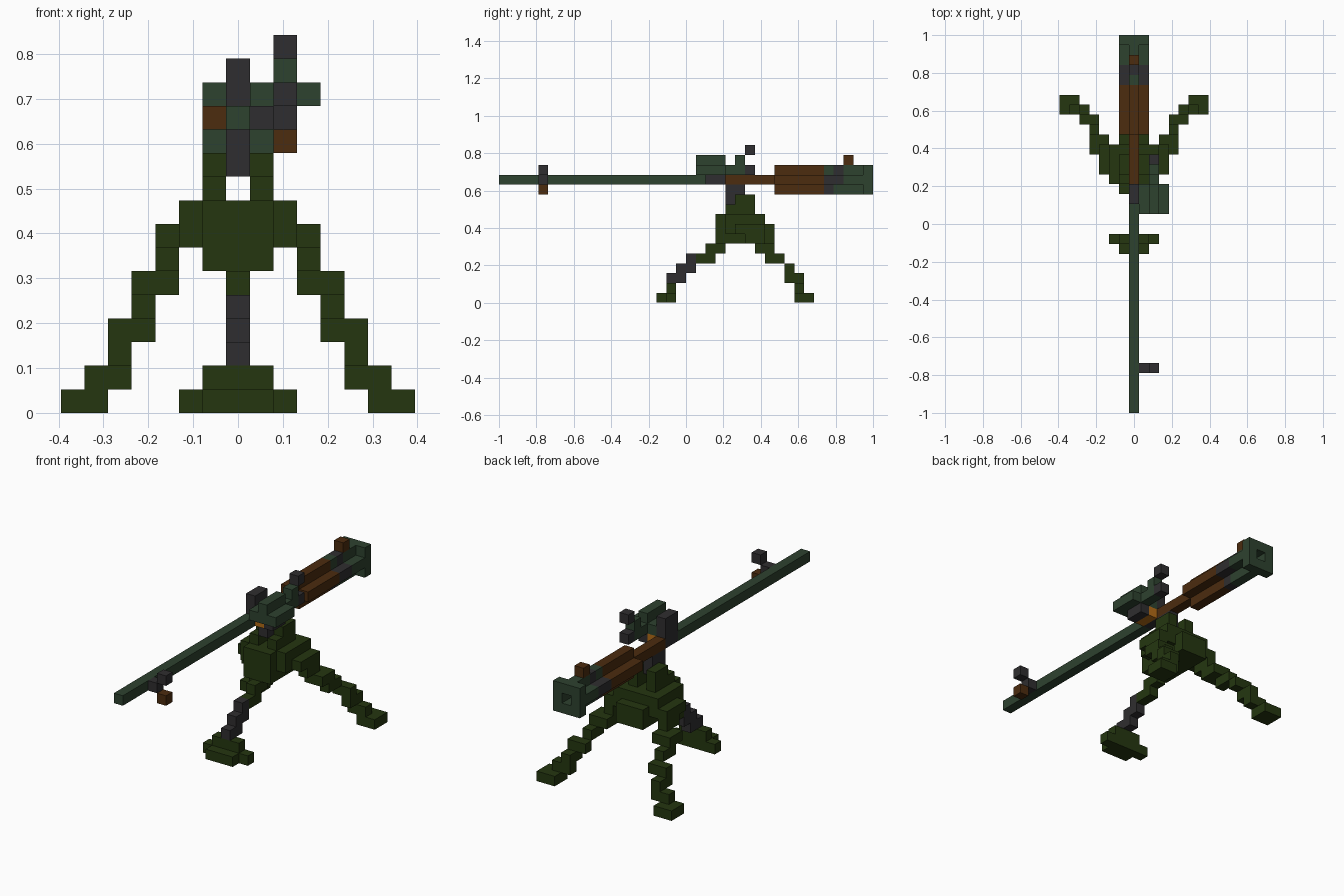
import bpy
import bmesh
from mathutils import Matrix, Vector

if "Cube" in bpy.data.objects:
    bpy.data.objects.remove(bpy.data.objects["Cube"])

UNIT = 2 / 38  # edge of one building block


def material(name, color):
    mat = bpy.data.materials.new(name)
    mat.use_nodes = True
    mat.diffuse_color = (*color, 1)
    mat.node_tree.nodes["Principled BSDF"].inputs["Base Color"].default_value = (*color, 1)
    return mat


OLIVE = material("olive green", (0.018, 0.037, 0.005))
GREEN = material("gunmetal green", (0.027, 0.054, 0.028))
GRAY = material("dark gray", (0.028, 0.027, 0.029))
BROWN = material("wood brown", (0.072, 0.025, 0.0045))
ORANGE = material("orange", (0.45, 0.15, 0.008))


def span(value):
    """Turn a cell number, or a first and last cell, into an ordered pair."""
    return tuple(sorted(value)) if isinstance(value, tuple) else (value, value)


def block(name, mat, x, y, z):
    """Box over whole cells: x counts from the middle, y from the muzzle, z from the ground."""
    ranges = [span(x), span(y), span(z)]
    size = Vector([(last - first + 1) * UNIT for first, last in ranges])
    middle = Vector([(first + last) / 2 * UNIT for first, last in ranges])
    middle += Vector((0, UNIT / 2 - 1, UNIT / 2))
    bm = bmesh.new()
    bmesh.ops.create_cube(bm, size=1, matrix=Matrix.Translation(middle) @ Matrix.Diagonal((*size, 1)))
    mesh = bpy.data.meshes.new(name)
    bm.to_mesh(mesh)
    bm.free()
    mesh.materials.append(mat)
    obj = bpy.data.objects.new(name, mesh)
    bpy.context.collection.objects.link(obj)
    return obj


# Barrel and receiver
block("barrel", GREEN, x=0, y=(0, 20), z=12)
block("receiver", GRAY, x=0, y=(21, 22), z=(12, 14))
block("receiver_rear", BROWN, x=0, y=(23, 27), z=12)
block("trigger_block", ORANGE, x=1, y=(21, 22), z=12)
block("mount_post", GRAY, x=0, y=(23, 24), z=11)
block("mount_pin", GRAY, x=0, y=(23, 24), z=10)

# Front sight beside the barrel
block("front_sight_arm", GRAY, x=1, y=4, z=12)
block("front_sight_post", GRAY, x=2, y=4, z=13)
block("front_sight_weight", BROWN, x=2, y=4, z=11)

# Breech tube, cross-shaped in section
block("breech_core", BROWN, x=0, y=(28, 35), z=12)
block("breech_wood_upright", BROWN, x=0, y=(28, 32), z=(11, 13))
block("breech_wood_flat", BROWN, x=(-1, 1), y=(28, 32), z=12)
for side in (-1, 1):
    block("breech_side_band", GRAY, x=side, y=(33, 34), z=12)
    block("breech_side_end", GREEN, x=side, y=(35, 36), z=12)
block("breech_top_front", GREEN, x=0, y=33, z=13)
block("breech_top_band", GRAY, x=0, y=34, z=13)
block("breech_top_end", GREEN, x=0, y=(35, 36), z=13)
block("breech_bottom_band", GRAY, x=0, y=33, z=11)
block("breech_bottom_end", GREEN, x=0, y=(34, 36), z=11)
block("rear_catch", BROWN, x=0, y=35, z=14)

# Square flange with an open centre
for height in (11, 13):
    block("flange_bar", GREEN, x=(-1, 1), y=37, z=height)
for side in (-1, 1):
    block("flange_cheek", GREEN, x=side, y=37, z=12)

# Scope
block("scope_body", GREEN, x=(1, 3), y=(20, 22), z=13)
block("scope_ridge", GREEN, x=2, y=(20, 22), z=14)
block("scope_mount", GRAY, x=2, y=(21, 22), z=12)
block("scope_tube", GREEN, x=2, y=(23, 24), z=13)
block("scope_riser", GREEN, x=2, y=24, z=14)
block("scope_lower_eyepiece", GRAY, x=2, y=25, z=13)
block("scope_upper_eyepiece", GRAY, x=2, y=25, z=15)

# Tripod head
block("head_spine", OLIVE, x=(-1, 1), y=(22, 27), z=(6, 7))
block("head_top_spine", OLIVE, x=(-1, 1), y=(22, 26), z=8)
block("head_middle", OLIVE, x=(-2, 2), y=(23, 26), z=(7, 8))
block("head_wide", OLIVE, x=(-3, 3), y=(24, 26), z=7)
for side in (-1, 1):
    block("yoke_base", OLIVE, x=side, y=(23, 25), z=9)
    block("yoke_tip", OLIVE, x=side, y=(24, 25), z=10)

# Front leg and its foot
block("front_leg_top", OLIVE, x=0, y=(21, 22), z=5)
block("front_leg_knee", OLIVE, x=0, y=(20, 21), z=4)
block("front_leg_upper", GRAY, x=0, y=19, z=4)
block("front_leg_middle", GRAY, x=0, y=(18, 19), z=3)
block("front_leg_lower", GRAY, x=0, y=(17, 18), z=2)
block("front_foot_top", OLIVE, x=(-1, 1), y=17, z=1)
block("front_foot_sole", OLIVE, x=(-2, 2), y=17, z=0)
block("front_foot_toe", OLIVE, x=(-1, 1), y=16, z=0)

# Mirrored rear legs, stepping down from head to foot
for side in (-1, 1):
    block("rear_leg_hip", OLIVE, x=3 * side, y=(25, 26), z=6)
    block("rear_leg_thigh", OLIVE, x=(3 * side, 4 * side), y=(26, 27), z=5)
    block("rear_leg_knee", OLIVE, x=4 * side, y=(27, 28), z=4)
    block("rear_leg_shin", OLIVE, x=(4 * side, 5 * side), y=29, z=3)
    block("rear_leg_calf", OLIVE, x=5 * side, y=(29, 30), z=2)
    block("rear_leg_ankle", OLIVE, x=(5 * side, 6 * side), y=30, z=1)
    block("rear_foot", OLIVE, x=(6 * side, 7 * side), y=(30, 31), z=0)
